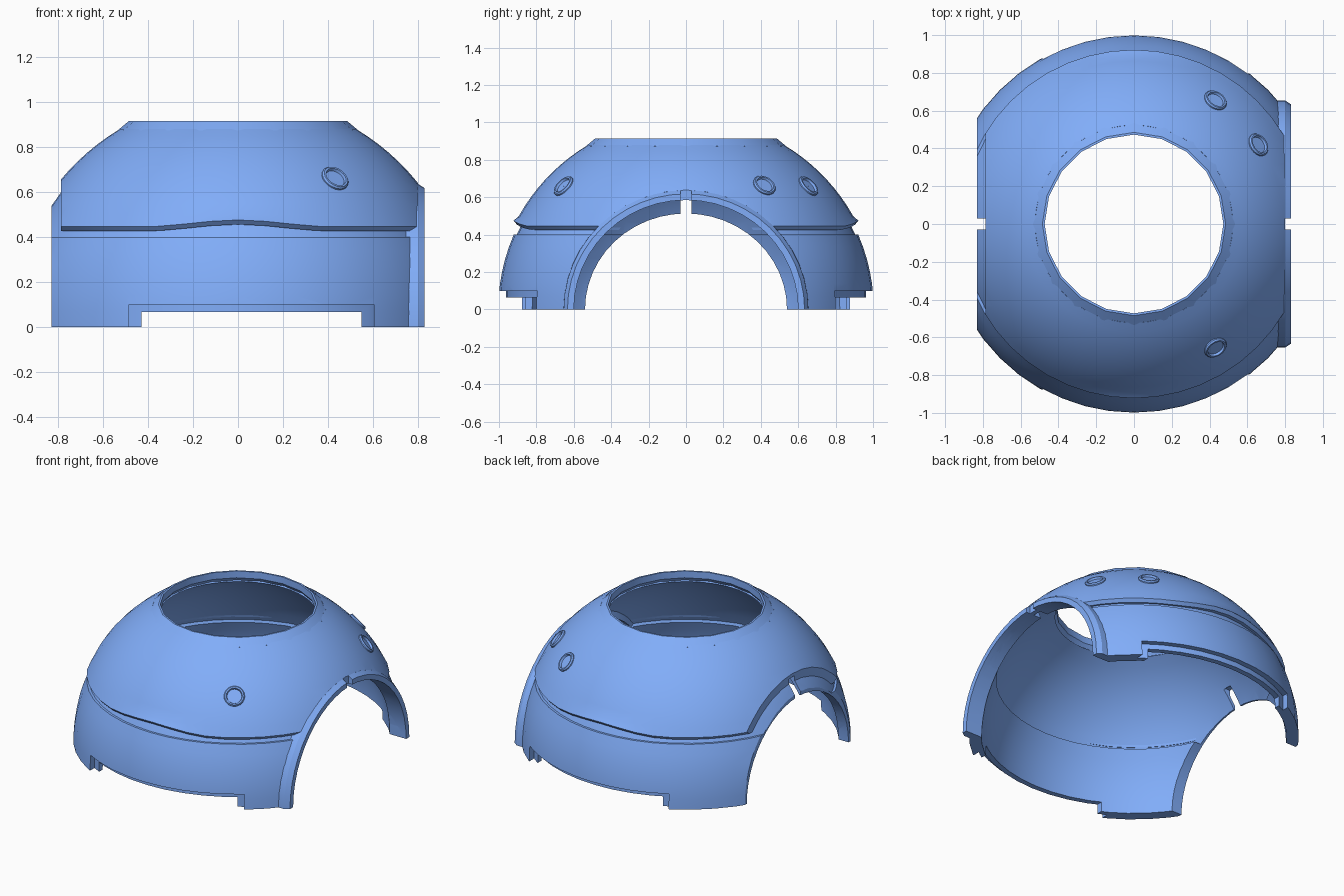
import bpy, bmesh, math
from mathutils import Matrix, Vector

if "Cube" in bpy.data.objects:
    bpy.data.objects.remove(bpy.data.objects["Cube"])


def link(name, bm):
    bmesh.ops.recalc_face_normals(bm, faces=bm.faces)
    me = bpy.data.meshes.new(name)
    bm.to_mesh(me)
    bm.free()
    ob = bpy.data.objects.new(name, me)
    bpy.context.collection.objects.link(ob)
    return ob


def lathe(name, profile, segs=48, matrix=None, shape=None):
    """Revolve a closed (radius, height) profile around z."""
    bm = bmesh.new()
    rings = []
    for i in range(segs):
        a = 2 * math.pi * i / segs
        ring = []
        for j, (r, z) in enumerate(profile):
            v = Vector((r * math.cos(a), r * math.sin(a), z))
            ring.append(bm.verts.new(shape(j, v) if shape else v))
        rings.append(ring)
    n = len(profile)
    for i in range(segs):
        a, b = rings[i], rings[(i + 1) % segs]
        for j in range(n):
            k = (j + 1) % n
            bm.faces.new((a[j], b[j], b[k], a[k]))
    if matrix:
        bm.transform(matrix)
    return link(name, bm)


def box(lo, hi):
    bm = bmesh.new()
    bmesh.ops.create_cube(bm, size=1)
    lo, hi = Vector(lo), Vector(hi)
    bm.transform(Matrix.Translation((lo + hi) / 2) @ Matrix.Diagonal((*(hi - lo), 1)))
    return link("cutter", bm)


def tunnel(x0, x1, ry, rz):
    """Elliptical cutter along x."""
    bm = bmesh.new()
    bmesh.ops.create_cone(bm, cap_ends=True, segments=48, radius1=1, radius2=1, depth=1)
    bm.transform(Matrix.Translation(((x0 + x1) / 2, 0, 0))
                 @ Matrix.Diagonal((x1 - x0, ry, rz, 1)) @ Matrix.Rotation(math.pi / 2, 4, 'Y'))
    return link("cutter", bm)


def cut(ob, tool, op='DIFFERENCE'):
    m = ob.modifiers.new("cut", 'BOOLEAN')
    m.operation, m.object, m.solver = op, tool, 'EXACT'
    bpy.context.view_layer.objects.active = ob
    bpy.ops.object.modifier_apply(modifier=m.name)
    bpy.data.objects.remove(tool)


def arc(radius, z0, z1, n):
    """Points on a sphere section from height z0 to z1."""
    a0, a1 = math.asin(z0 / radius), math.asin(z1 / radius)
    return [(radius * math.cos(a0 + (a1 - a0) * i / n),
             radius * math.sin(a0 + (a1 - a0) * i / n)) for i in range(n + 1)]


# Lower shell: stepped spherical wall with an inner ledge
lower = lathe("lower_shell", arc(1.004, 0, 0.40, 6) + arc(0.99, 0.40, 0.855, 8)
              + arc(0.968, 0.84, 0.40, 8) + arc(0.93, 0.40, 0, 6))
for s in (-1, 1):
    cut(lower, box((min(s * 0.83, s * 2), -2, -1), (max(s * 0.83, s * 2), 2, 2)))
cut(lower, tunnel(-1.5, 0, 0.54, 0.513))
cut(lower, tunnel(0.1, 1.5, 0.60, 0.585))

# Notches along the bottom edge, front and back, with a stepped lip
cut(lower, box((-0.43, -2, -0.2), (0.55, 2, 0.065)))
step = lathe("cutter", [(0.963, -0.1), (1.1, -0.1), (1.1, 0.1), (0.963, 0.1)])
cut(step, box((-0.485, -2, -1), (0.605, 2, 1)), 'INTERSECT')
cut(lower, step)

# Right arch flange, slightly flattened at the top
flange = lathe("arch_flange", [(0.60, 0.715), (0.655, 0.74), (0.654, 0.80),
                               (0.634, 0.83), (0.60, 0.83)],
               matrix=Matrix.Diagonal((1, 1, 0.975, 1)) @ Matrix.Rotation(math.pi / 2, 4, 'Y'))
cut(flange, box((-2, -2, -2), (2, 2, 0)))

# Slots at the top of both arches
cut(lower, box((-1, -0.03, 0.3), (-0.788, 0.03, 0.64)))
cut(lower, box((0.79, -0.03, 0.3), (1, 0.03, 0.7)))
cut(flange, box((0.70, -0.03, 0.3), (1, 0.03, 0.66)))


# Upper dome: its overhanging lip rises at the front and back centre
def raise_lip(j, v):
    if j < 2 or j == LAST:
        t = max(0, min(1, (0.42 - abs(v.x)) / 0.42))
        v.z += 0.03 * t * t * (3 - 2 * t)
    return v


dome_profile = [(0.905, 0.425)] + arc(1.024, 0.445, 0.88, 10) + arc(0.978, 0.84, 0.425, 8)
dome_profile[-1] = (0.866, 0.425)
LAST = len(dome_profile) - 1
dome = lathe("upper_dome", dome_profile, shape=raise_lip)
cut(dome, box((-2, -2, -1), (-0.787, 2, 2)))
cut(dome, box((0.80, -2, -1), (2, 2, 2)))
cut(dome, tunnel(-1.5, 0, 0.55, 0.55))
cut(dome, tunnel(0.1, 1.5, 0.60, 0.585))
cut(dome, box((-0.9, -0.03, 0.3), (-0.74, 0.03, 0.632)))
cut(lower, box((-0.9, -0.03, 0.3), (-0.74, 0.03, 0.632)))

# Collar round the top opening
collar = lathe("top_collar", [(0.535, 0.85), (0.535, 0.873), (0.485, 0.915), (0.473, 0.915),
                              (0.473, 0.87), (0.50, 0.835)], segs=20)

# Raised round buttons on the dome
parts = [lower, flange, dome, collar]
for i, (x, y) in enumerate(((0.435, -0.66), (0.435, 0.66), (0.66, 0.42))):
    d = Vector((x, y, 0.665)).normalized()
    m = Matrix.Translation(d * 1.02) @ d.to_track_quat('Z', 'Y').to_matrix().to_4x4()
    ring = [(0.001, -0.02), (0.064, -0.02), (0.064, 0.008), (0.058, 0.016),
            (0.049, 0.016), (0.045, 0.003), (0.001, 0.003)]
    parts.append(lathe(f"button_{i + 1}", ring, segs=20, matrix=m))

# Blue finish, smooth shading with crisp edges
blue = bpy.data.materials.new("blue")
blue.diffuse_color = (0.22, 0.42, 0.95, 1)
blue.use_nodes = True
blue.node_tree.nodes["Principled BSDF"].inputs["Base Color"].default_value = blue.diffuse_color
for ob in parts:
    ob.data.materials.clear()
    ob.data.materials.append(blue)
    bpy.ops.object.select_all(action='DESELECT')
    ob.select_set(True)
    bpy.context.view_layer.objects.active = ob
    bpy.ops.object.shade_smooth_by_angle(angle=math.radians(25))
